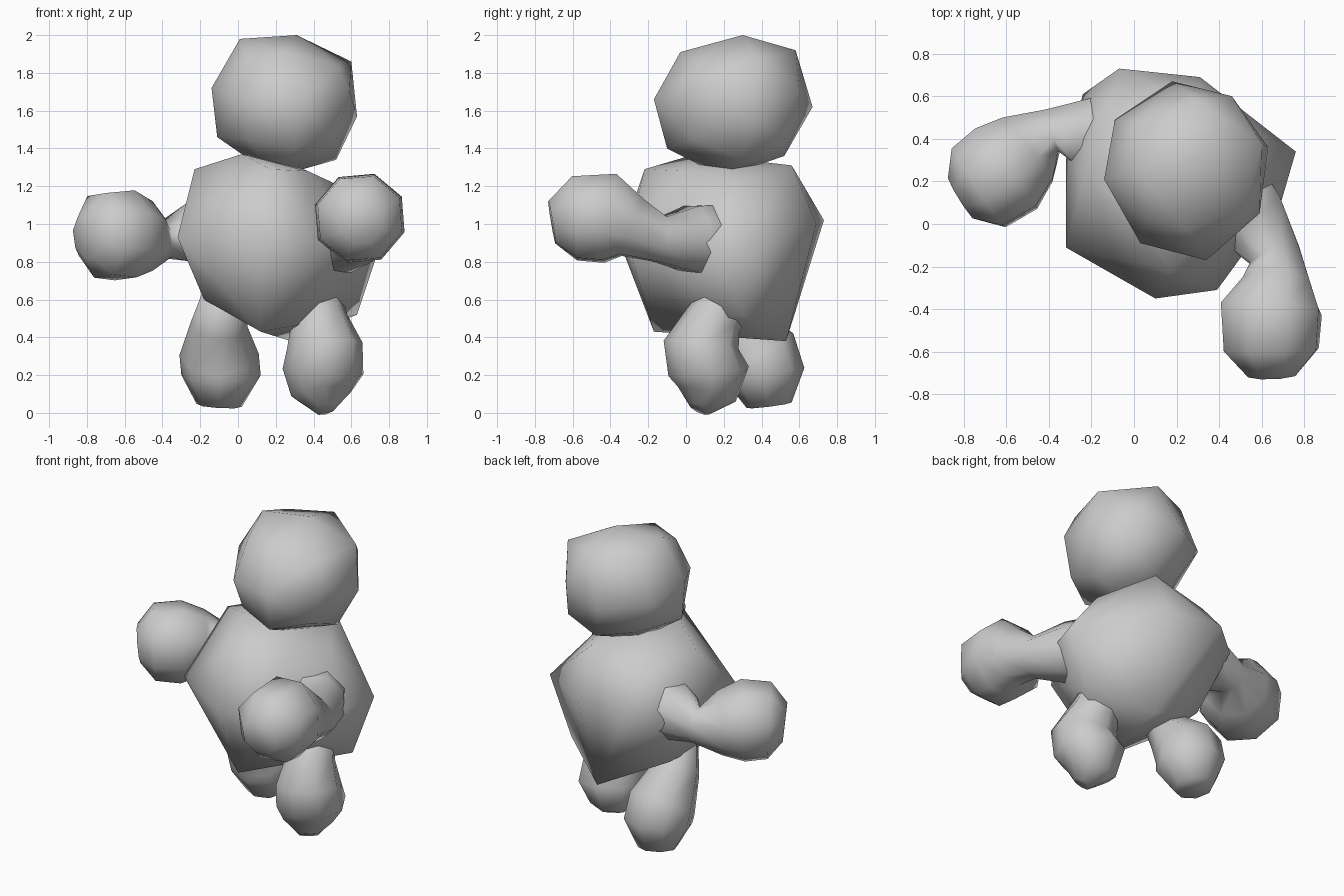
import bpy
import bmesh
import math
from mathutils import Vector

default_cube = bpy.data.objects.get("Cube")
if default_cube:
    bpy.data.objects.remove(default_cube, do_unlink=True)

SIDES = 8
HALF_STEP = math.pi / SIDES

# One plain clay colour for the whole figure
clay = bpy.data.materials.new("grey_clay")
clay.use_nodes = True
clay.diffuse_color = (0.6, 0.6, 0.6, 1)
clay.node_tree.nodes["Principled BSDF"].inputs["Base Color"].default_value = clay.diffuse_color


def finish(name, bm):
    """Turn a bmesh into a smooth shaded object."""
    bmesh.ops.recalc_face_normals(bm, faces=bm.faces)
    for face in bm.faces:
        face.smooth = True
    mesh = bpy.data.meshes.new(name)
    bm.to_mesh(mesh)
    bm.free()
    mesh.materials.append(clay)
    obj = bpy.data.objects.new(name, mesh)
    bpy.context.collection.objects.link(obj)
    return obj


def faceted_ball(name, points):
    """Wrap a coarse lump of clay around its corner points."""
    bm = bmesh.new()
    for point in points:
        bm.verts.new(point)
    hull = bmesh.ops.convex_hull(bm, input=bm.verts[:])
    loose = {g for g in hull["geom_interior"] + hull["geom_unused"]
             if isinstance(g, bmesh.types.BMVert)}
    bmesh.ops.delete(bm, geom=list(loose), context='VERTS')
    return finish(name, bm)


def limb(name, turn, stations):
    """Loft rings of the given radius along a bent path."""
    bm = bmesh.new()
    centres = [Vector(s[:3]) for s in stations]
    last = len(centres) - 1
    rings = []
    across = Vector((0, 0, 1)) if turn else Vector((1, 0, 0))
    for i, centre in enumerate(centres):
        along = (centres[min(i + 1, last)] - centres[max(i - 1, 0)]).normalized()
        # carry the previous frame forward so the skin does not twist
        across = (across - along * across.dot(along)).normalized()
        upward = along.cross(across)
        ring = []
        for k in range(SIDES):
            angle = math.tau * k / SIDES + turn
            offset = across * math.cos(angle) + upward * math.sin(angle)
            ring.append(bm.verts.new(centre + offset * stations[i][3]))
        rings.append(ring)
    for lower, upper in zip(rings, rings[1:]):
        for k in range(SIDES):
            n = (k + 1) % SIDES
            bm.faces.new((lower[k], lower[n], upper[n], upper[k]))
    bm.faces.new(rings[0])
    bm.faces.new(rings[-1])
    return finish(name, bm)


# Head: crown, widest ring, then chin and neck
faceted_ball("head", [
    (0.01, 0.24, 1.98), (0.31, 0.3, 2.0), (0.6, 0.38, 1.86), (0.25, -0.03, 1.91),
    (0.3, 0.58, 1.92), (0.03, 0.47, 1.91), (0.53, 0.08, 1.84), (0.05, 0.03, 1.88),
    (-0.14, 0.21, 1.72), (-0.09, 0.49, 1.65), (0.18, 0.67, 1.62), (0.46, 0.6, 1.7),
    (0.63, 0.36, 1.57), (0.59, 0.05, 1.7), (0.34, -0.17, 1.66), (0.03, -0.09, 1.65),
    (-0.11, 0.2, 1.46), (0.52, 0.3, 1.34), (0.3, -0.1, 1.4), (0.3, 0.52, 1.36),
    (0.02, 0.2, 1.37), (0.2, 0.2, 1.25), (0.05, 0.45, 1.42), (0.05, -0.02, 1.45),
    (0.5, 0.52, 1.45), (0.52, 0.03, 1.45),
])

# Torso: shoulders, belly ring, then the wedge shaped base
faceted_ball("torso", [
    (-0.23, 0.22, 1.29), (0.17, -0.22, 1.29), (0.02, 0.05, 1.37), (0.37, 0, 1.28),
    (0.5, 0.25, 1.22), (0.3, 0.56, 1.31), (-0.12, 0.5, 1.26),
    (-0.32, -0.11, 0.93), (-0.32, 0.3, 0.93), (-0.24, 0.61, 0.95), (-0.07, 0.73, 1.02),
    (0.31, 0.69, 1.0), (0.76, 0.34, 0.91), (0.69, 0.1, 0.9), (0.1, -0.35, 0.9),
    (0.39, -0.31, 0.9), (-0.18, 0.1, 0.6), (-0.16, 0.4, 0.6), (0.12, -0.17, 0.43),
    (0.28, 0.53, 0.38), (0.63, 0.3, 0.52),
])

# Arms: broad shoulder, thin wrist and ball hand
limb("left_arm", HALF_STEP, [
    (0.4, 0.24, 0.92, 0.2), (0.54, 0.03, 0.92, 0.19), (0.66, -0.14, 0.92, 0.13),
    (0.67, -0.28, 0.98, 0.17), (0.645, -0.4, 1.03, 0.25), (0.645, -0.59, 1.03, 0.235),
    (0.65, -0.71, 1.01, 0.12),
])
limb("right_arm", HALF_STEP, [
    (0, 0.36, 0.96, 0.26), (-0.22, 0.43, 0.96, 0.18), (-0.38, 0.44, 0.92, 0.11),
    (-0.5, 0.35, 0.93, 0.2), (-0.6, 0.26, 0.94, 0.25), (-0.73, 0.17, 0.94, 0.235),
    (-0.81, 0.12, 0.93, 0.12),
])

# Legs: short thigh swelling into a ball foot
limb("left_leg", 0, [
    (0.4, 0.24, 0.66, 0.13), (0.43, 0.15, 0.5, 0.15), (0.46, 0.08, 0.36, 0.2),
    (0.45, 0.12, 0.22, 0.215), (0.44, 0.11, 0.1, 0.16), (0.47, 0.07, 0.02, 0.06),
])
limb("right_leg", 0, [
    (-0.07, 0.17, 0.62, 0.12), (-0.1, 0.25, 0.47, 0.15), (-0.1, 0.39, 0.31, 0.21),
    (-0.09, 0.42, 0.2, 0.21), (-0.1, 0.44, 0.04, 0.12),
])
